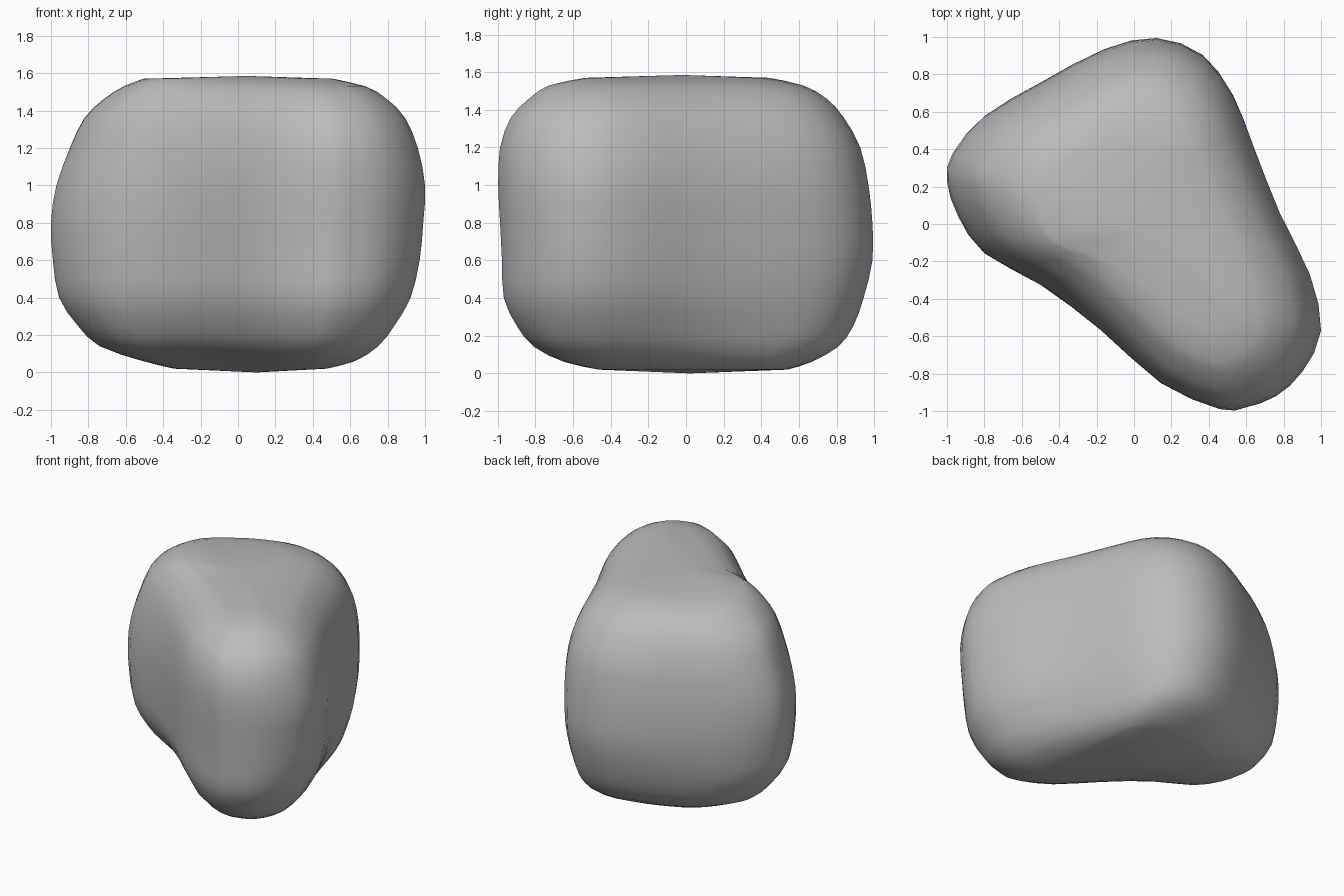
import bpy
import bmesh
from mathutils import Matrix, Vector

if "Cube" in bpy.data.objects:
    bpy.data.objects.remove(bpy.data.objects["Cube"], do_unlink=True)

CORE_REACH = .48
TWIST = .17
LOBE = Vector((.5, -.4))


def smooth_path(points, steps, closed):
    """Pass a smooth curve through the points and sample it evenly."""
    pts = [Vector(p) for p in points]
    count = len(pts)

    def pick(i):
        return pts[i % count] if closed else pts[min(max(i, 0), count - 1)]

    result = []
    for i in range(count if closed else count - 1):
        a, b, c, d = (pick(i + k) for k in (-1, 0, 1, 2))
        for s in range(steps):
            t = s / steps
            result.append(b + (c - a) * (t / 2)
                          + (a * 2 - b * 5 + c * 4 - d) * (t * t / 2)
                          + (b * 3 - a - c * 3 + d) * (t * t * t / 2))
    if not closed:
        result.append(pts[-1])
    return result


def spread(position, low, high):
    """Blend the reach of two opposite sides; 0 is the core, 1 the outline."""
    blend = min(max(position + .5, 0), 1)
    reach = low + (high - low) * blend
    return (reach - CORE_REACH) / (1 - CORE_REACH)


def make_material(name, colour):
    mat = bpy.data.materials.new(name)
    mat.use_nodes = True
    mat.diffuse_color = colour
    shader = next(n for n in mat.node_tree.nodes if n.type == "BSDF_PRINCIPLED")
    shader.inputs["Base Color"].default_value = colour
    shader.inputs["Roughness"].default_value = 0.9
    return mat


# Plan: widest outline x, y and the matching point on the flat core x, y
plan = smooth_path([
    (1, -.57, .5, -.4), (.94, -.27, .46, -.25), (.78, .06, .39, 0),
    (.64, .42, .32, .25), (.53, .7, .27, .38), (.37, .91, .2, .44),
    (.12, 1, .08, .48), (-.16, .94, -.08, .47), (-.5, .76, -.28, .42),
    (-.8, .58, -.43, .34), (-.97, .38, -.48, .23), (-1, .23, -.48, .15),
    (-.94, .04, -.45, .07), (-.8, -.16, -.37, 0), (-.5, -.33, -.18, -.07),
    (-.18, -.57, .04, -.24), (.14, -.85, .25, -.42), (.46, -.99, .38, -.48),
    (.6, -.98, .44, -.48), (.76, -.92, .48, -.47), (.9, -.79, .5, -.45),
], 2, True)

# Layers: height, then reach to -x, +x, -y, +y
layers = smooth_path([
    (.02, .43, .45, .47, .48), (.06, .57, .61, .65, .63),
    (.14, .77, .74, .81, .79), (.25, .87, .83, .9, .88),
    (.4, .96, .92, .97, .94), (.6, .99, .97, .98, .99),
    (.8, 1, .99, .99, .99), (1, .97, 1, 1, .97),
    (1.2, .89, .96, .99, .93), (1.36, .8, .89, .93, .85),
    (1.46, .68, .79, .83, .77), (1.53, .55, .67, .72, .66),
    (1.57, .42, .48, .52, .5),
], 2, False)

# Stone: stacked rings around a core that turns slowly with height
bm = bmesh.new()
rings = []
for z, left, right, front, back in layers:
    turn = Matrix.Rotation(TWIST * (z - .8), 2)
    ring = []
    for x, y, core_x, core_y in plan:
        core = LOBE + turn @ (Vector((core_x, core_y)) - LOBE)
        ring.append(bm.verts.new((
            core.x + (x - core.x) * spread(x, left, right),
            core.y + (y - core.y) * spread(y, front, back), z)))
    rings.append(ring)

# Slightly domed centres close the underside and the top
bottom = bm.verts.new((.1, .02, 0))
top = bm.verts.new((.05, -.02, 1.585))
for i in range(len(plan)):
    j = (i + 1) % len(plan)
    for low, high in zip(rings, rings[1:]):
        bm.faces.new((low[i], low[j], high[j], high[i]))
    bm.faces.new((rings[0][j], rings[0][i], bottom))
    bm.faces.new((rings[-1][i], rings[-1][j], top))
for face in bm.faces:
    face.smooth = True

mesh = bpy.data.meshes.new("stone")
bm.to_mesh(mesh)
bm.free()
mesh.materials.append(make_material("stone grey", (.5, .5, .5, 1)))
stone = bpy.data.objects.new("stone", mesh)
bpy.context.collection.objects.link(stone)
